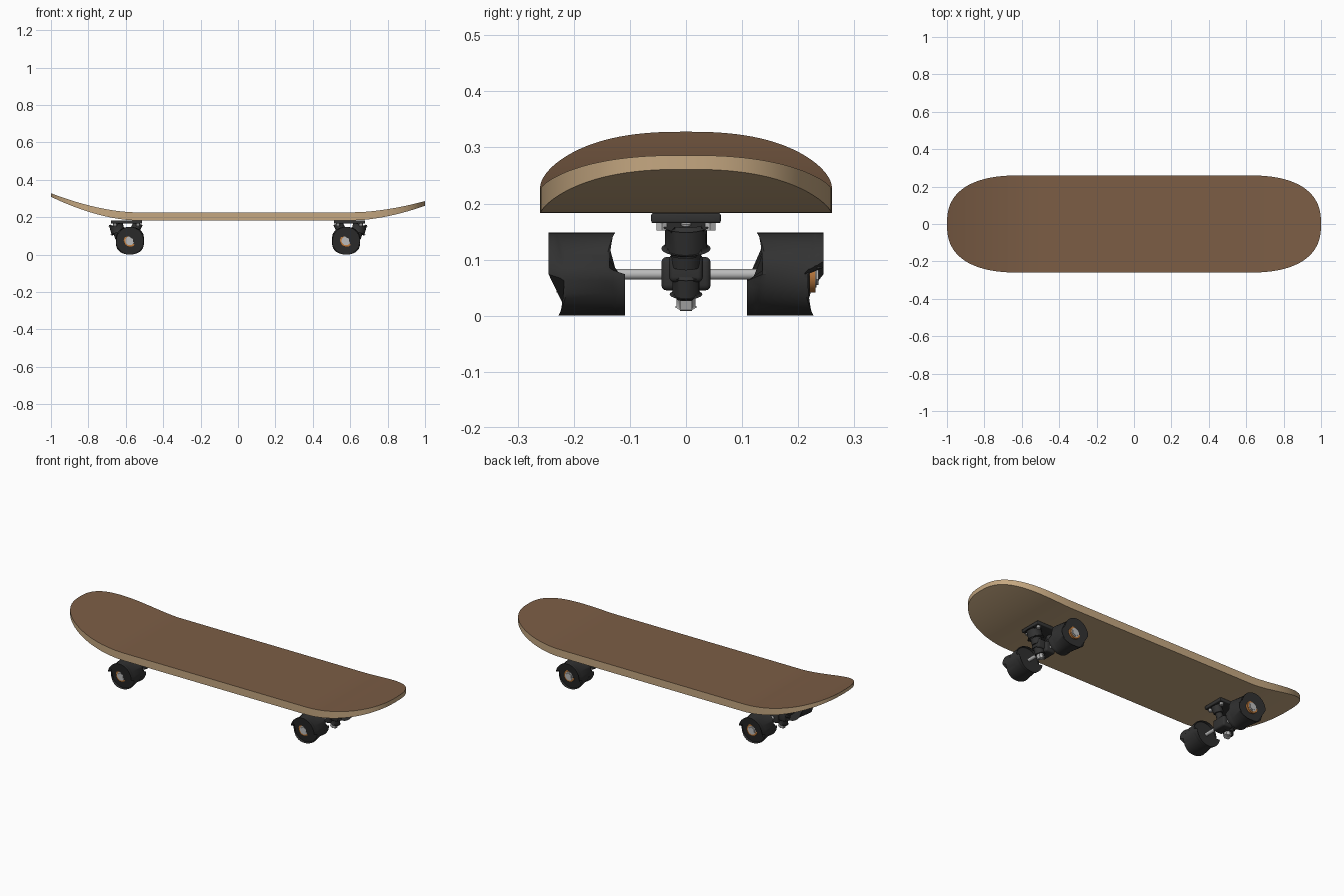
import bpy, bmesh, math
from mathutils import Vector

if "Cube" in bpy.data.objects:
    bpy.data.objects.remove(bpy.data.objects["Cube"], do_unlink=True)


def material(name, rgb):
    m = bpy.data.materials.new(name)
    m.use_nodes = True
    color = (*rgb, 1)
    m.diffuse_color = color
    m.node_tree.nodes["Principled BSDF"].inputs["Base Color"].default_value = color
    return m


GRIP = material("brown_grip", (0.2, 0.11, 0.06))
WOOD = material("tan_wood", (0.56, 0.39, 0.22))
DARK = material("dark_rubber", (0.032, 0.032, 0.032))
METAL = material("silver_metal", (0.5, 0.5, 0.5))
ORANGE = material("orange_bearing", (0.52, 0.2, 0.05))


def finish(name, bm, mats, bevel=0.0):
    """Round the hard edges, then turn the bmesh into a smooth-shaded object."""
    if bevel:
        hard = [e for e in bm.edges if e.calc_face_angle(0) > 0.7]
        bmesh.ops.bevel(bm, geom=hard, offset=bevel, segments=3,
                        profile=0.5, affect='EDGES')
    mesh = bpy.data.meshes.new(name)
    bm.to_mesh(mesh)
    bm.free()
    for m in mats:
        mesh.materials.append(m)
    ob = bpy.data.objects.new(name, mesh)
    bpy.context.collection.objects.link(ob)
    bpy.ops.object.select_all(action='DESELECT')
    ob.select_set(True)
    bpy.context.view_layer.objects.active = ob
    bpy.ops.object.shade_smooth_by_angle(angle=math.radians(35))
    return ob


def rod(name, start, end, radius, mat, sides=24, bevel=0.0, end_radius=None):
    a, b = Vector(start), Vector(end)
    bm = bmesh.new()
    bmesh.ops.create_cone(bm, cap_ends=True, segments=sides, radius1=radius,
                          radius2=end_radius or radius, depth=(b - a).length)
    turn = Vector((0, 0, 1)).rotation_difference(b - a).to_matrix()
    for v in bm.verts:
        v.co = turn @ v.co + (a + b) / 2
    return finish(name, bm, [mat], bevel)


def box(name, center, size, mat, bevel=0.0):
    bm = bmesh.new()
    bmesh.ops.create_cube(bm, size=1)
    for v in bm.verts:
        v.co = Vector(c * s for c, s in zip(v.co, size)) + Vector(center)
    return finish(name, bm, [mat], bevel)


# Deck: rounded plan, kicked-up ends, thinner towards the tips
def kick(x):
    start = 0.62 if x > 0 else 0.55
    return max(0, (abs(x) - start) / (1 - start)) ** 1.7


bm = bmesh.new()
bmesh.ops.create_grid(bm, x_segments=80, y_segments=12, size=1)
for v in bm.verts:
    u, t = abs(v.co.x), v.co.y
    sign = math.copysign(1, v.co.x)
    a = max(0, (u - 0.4) / 0.6) * math.pi / 2
    x = sign * (u * 1.5 if u < 0.4 else 0.6 + 0.4 * math.sin(a) ** 0.8)
    half_width = 0.26 * max(0, math.cos(a)) ** 0.8
    v.co = (x, t * half_width, 0.226 + (0.06 if x > 0 else 0.102) * kick(x))
bmesh.ops.remove_doubles(bm, verts=bm.verts, dist=0.0005)
ext = bmesh.ops.extrude_face_region(bm, geom=bm.faces[:], use_keep_orig=True)
for v in ext["geom"]:
    if isinstance(v, bmesh.types.BMVert):
        v.co.z -= 0.043 - (0.018 if v.co.x > 0 else 0.024) * kick(v.co.x)
bmesh.ops.recalc_face_normals(bm, faces=bm.faces)
for f in bm.faces:
    f.material_index = 0 if f.normal.z > 0.5 else 1
finish("deck", bm, [GRIP, WOOD])

# Trucks and wheels, mirrored along the deck
AXLE_X, AXLE_Z = 0.578, 0.074
for side, s in (("left", 1), ("right", -1)):
    def at(x, y, z):
        return (s * x, y, z)

    def named(part):
        return f"{side}_{part}"

    box(named("base_plate"), at(0.596, 0, 0.174), (0.168, 0.124, 0.018), DARK, 0.004)
    for x in (0.535, 0.658):
        for y in (-0.043, 0.043):
            rod(named("plate_nut"), at(x, y, 0.167), at(x, y, 0.152), 0.011, METAL, 6)

    # Kingpin leaning under the plate, with its bushings and nut
    top, low = Vector(at(0.655, 0, 0.165)), Vector(at(0.605, 0, 0.014))

    def along(f):
        return top.lerp(low, f)

    rod(named("kingpin"), along(0), along(1), 0.009, METAL)
    rod(named("upper_bushing"), along(0.02), along(0.3), 0.037, DARK, 24, 0.007)
    rod(named("bushing_neck"), along(0.25), along(0.5), 0.027, DARK)
    rod(named("lower_bushing"), along(0.62), along(0.84), 0.024, DARK, 24, 0.005)
    rod(named("kingpin_nut"), along(0.83), along(0.99), 0.018, METAL, 6, 0.002)

    # Hanger with its ring and inner pivot
    box(named("hanger"), at(AXLE_X, 0, 0.075), (0.06, 0.088, 0.06), DARK, 0.01)
    box(named("hanger_ring"), at(0.61, 0, 0.085), (0.07, 0.06, 0.05), DARK, 0.009)
    rod(named("pivot"), at(0.575, 0, 0.085), at(0.54, 0, 0.15), 0.022, DARK, 24, 0, 0.015)
    rod(named("pivot_cup"), at(0.55, 0, 0.13), at(0.535, 0, 0.168), 0.026, DARK, 24, 0.004)
    rod(named("axle"), at(AXLE_X, -0.23, AXLE_Z), at(AXLE_X, 0.23, AXLE_Z), 0.0095, METAL)

    for y in (-1, 1):
        def hub(part, inner, outer, radius, mat, sides=32, bevel=0.0):
            rod(named(part), at(AXLE_X, y * inner, AXLE_Z),
                at(AXLE_X, y * outer, AXLE_Z), radius, mat, sides, bevel)

        hub("wheel", 0.126, 0.228, 0.074, DARK, 40, 0.017)
        hub("bearing_ring", 0.22, 0.231, 0.033, ORANGE)
        hub("bearing_cap", 0.225, 0.2325, 0.024, METAL)
        hub("axle_nut", 0.23, 0.236, 0.019, METAL, 6)
